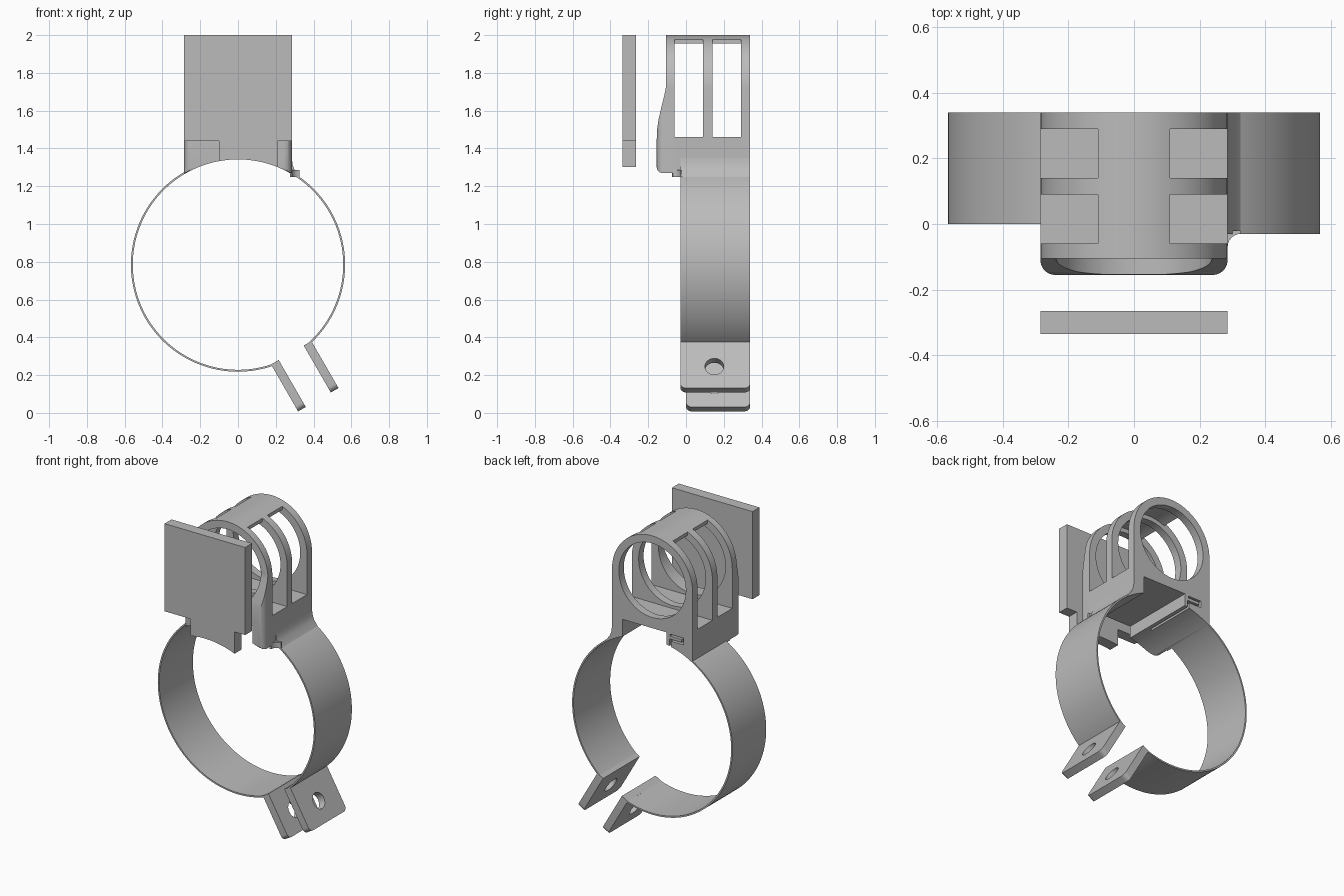
import bpy, bmesh
from math import sin, cos, pi, radians, sqrt, asin
from mathutils import Matrix, Vector

old = bpy.data.objects.get("Cube")
if old:
    bpy.data.objects.remove(old)

grey = bpy.data.materials.new("plain_grey")
grey.use_nodes = True
COLOR = (0.5, 0.5, 0.5, 1)
grey.diffuse_color = COLOR
grey.node_tree.nodes["Principled BSDF"].inputs["Base Color"].default_value = COLOR

RING_Z, R_OUT, R_IN = 0.785, 0.567, 0.557     # clamp ring
HALF, ARCH_Z = 0.285, 1.715                   # housing half width, arch centre
BACK, LIP, FRONT = 0.34, -0.155, -0.105       # depth limits


def arc(cx, cy, r, a0, a1, n):
    """Points on an arc, angles in degrees."""
    return [(cx + r * cos(radians(a0 + (a1 - a0) * i / n)),
             cy + r * sin(radians(a0 + (a1 - a0) * i / n))) for i in range(n + 1)]


def prism(name, pts, lo, hi, axis="y"):
    """Extrude a 2D outline along one axis."""
    place = {"x": lambda p, t: (t, p[0], p[1]),
             "y": lambda p, t: (p[0], t, p[1]),
             "z": lambda p, t: (p[0], p[1], t)}[axis]
    bm = bmesh.new()
    face = bm.faces.new([bm.verts.new(place(p, lo)) for p in pts])
    ext = bmesh.ops.extrude_face_region(bm, geom=[face])
    move = Vector(place((0, 0), hi - lo))
    bmesh.ops.translate(bm, vec=move, verts=[v for v in ext["geom"] if isinstance(v, bmesh.types.BMVert)])
    bmesh.ops.recalc_face_normals(bm, faces=bm.faces)
    me = bpy.data.meshes.new(name)
    bm.to_mesh(me)
    bm.free()
    ob = bpy.data.objects.new(name, me)
    me.materials.append(grey)
    bpy.context.collection.objects.link(ob)
    return ob


def box(name, x0, x1, z0, z1, y0, y1):
    return prism(name, [(x0, z0), (x1, z0), (x1, z1), (x0, z1)], y0, y1)


def boolean(ob, tool, mode="DIFFERENCE"):
    """Apply a boolean and discard its tool."""
    mod = ob.modifiers.new("cut", "BOOLEAN")
    mod.operation, mod.object, mod.solver = mode, tool, "EXACT"
    dg = bpy.context.evaluated_depsgraph_get()
    me = bpy.data.meshes.new_from_object(ob.evaluated_get(dg))
    ob.modifiers.clear()
    ob.data = me
    bpy.data.objects.remove(tool)


def smooth(ob):
    bpy.ops.object.select_all(action="DESELECT")
    ob.select_set(True)
    bpy.context.view_layer.objects.active = ob
    bpy.ops.object.shade_smooth_by_angle(angle=radians(30))


# Housing: arched front outline with a concave saddle underneath
edge = math_edge = 90 - asin(HALF / R_IN) * 180 / pi
outline = arc(0, ARCH_Z, HALF, 0, 180, 48) + arc(0, RING_Z, R_IN, 180 - edge, edge, 24)
housing = prism("housing", outline, LIP, BACK)

# Side outline gives the swollen lower lip
side = [(BACK, 1.2), (BACK, 2.1), (FRONT, 2.1), (FRONT, 1.73), (-0.113, 1.69),
        (-0.13, 1.62), (-0.146, 1.55), (-0.153, 1.5), (LIP, 1.45)]
side += arc(LIP + 0.03, 1.3, 0.03, 180, 270, 6) + [(-0.04, 1.27), (-0.03, 1.2)]
boolean(housing, prism("side_tool", side, -0.4, 0.4, "x"), "INTERSECT")

# Plan outline rounds the two front corners
r = 0.045
plan = [(HALF + 0.01, 0.4), (-HALF - 0.01, 0.4), (-HALF - 0.01, LIP + r)]
plan += arc(-HALF + r, LIP + r, r, 180, 270, 8) + arc(HALF - r, LIP + r, r, 270, 360, 8)
plan += [(HALF + 0.01, LIP + r)]
boolean(housing, prism("plan_tool", plan, 1, 2.2, "z"), "INTERSECT")

# Round bore, two open bays leaving a roof strip, and the key slot below
boolean(housing, prism("bore_tool", arc(0, ARCH_Z, 0.237, 0, 354, 59), -0.5, 0.5))
a = asin(0.11 / 0.265) * 180 / pi
bay = [(-0.4, 1.46), (0.4, 1.46), (0.4, 2.1), (0.11, 2.1)]
bay += arc(0, ARCH_Z, 0.265, 90 - a, 90 + a, 12) + [(-0.11, 2.1), (-0.4, 2.1)]
for y in (-0.06, 0.14):
    boolean(housing, prism("bay_tool", bay, y, y + 0.15))
boolean(housing, box("slot_tool", -0.1, 0.21, 1.1, 1.41, -0.5, 0.5))

# Thin hooked gap that receives the loose band end
gap = [(-0.132, 1.25), (-0.132, 1.362), (-0.22, 1.362), (-0.22, 1.405), (-0.125, 1.405),
       (-0.125, 1.393), (-0.208, 1.393), (-0.208, 1.374), (-0.12, 1.374), (-0.12, 1.25)]
boolean(housing, prism("gap_tool", gap, 0, 0.5))
smooth(housing)

# Flare joining the housing to the fixed band
flare = [(HALF - 0.01, 1.35), (HALF, 1.35), (0.289, 1.315), (0.3, 1.285), (0.325, 1.25), (HALF - 0.01, 1.27)]
smooth(prism("band_flare", flare, -0.03, BACK))
web = [(HALF - 0.01, -0.02), (HALF - 0.01, -0.075)] + arc(0.325, -0.07, 0.04, 180, 90, 6) + [(0.325, -0.02)]
smooth(prism("flare_web", web, 1.25, 1.285, "z"))


def band(name, a0, a1, y0):
    pts = arc(0, RING_Z, R_OUT, a0, a1, 64) + arc(0, RING_Z, R_IN, a1, a0, 64)
    smooth(prism(name, pts, y0, BACK))


band("fixed_band", -49, 62, -0.03)
band("loose_band", 105, 290.5, 0)


def clamp_tab(name, perp, y0, r=0.03):
    """Rounded plate with a bolt hole, pointing down and outward."""
    a0, a1 = 0.545, 0.832
    pts = [(a0, BACK), (a0, y0)] + arc(a1 - r, y0 + r, r, 270, 360, 6)
    pts += arc(a1 - r, BACK - r, r, 0, 90, 6)
    ob = prism(name, pts, perp, perp + 0.047, "z")
    boolean(ob, prism("hole_tool", arc(0.7, 0.15, 0.05, 0, 345, 23), -0.5, 0.5, "z"))
    along, across = (0.5, 0, -sqrt(0.75)), (sqrt(0.75), 0, 0.5)
    m = Matrix((along, (0, 1, 0), across)).transposed().to_4x4()
    ob.data.transform(Matrix.Translation((0, 0, RING_Z)) @ m)
    bm = bmesh.new()
    bm.from_mesh(ob.data)
    bmesh.ops.recalc_face_normals(bm, faces=bm.faces)
    bm.to_mesh(ob.data)
    bm.free()
    smooth(ob)


clamp_tab("loose_tab", -0.113, 0)
clamp_tab("fixed_tab", 0.087, -0.03)

# Cover plate in front, with a curved tongue at its foot
t0, t1 = [90 - asin(x / R_IN) * 180 / pi for x in (-0.1, 0.21)]
cover = [(-HALF, 2), (-HALF, 1.44), (-0.1, 1.44)] + arc(0, RING_Z, R_IN, t0, t1, 16)
cover += [(0.21, 1.44), (HALF, 1.44), (HALF, 2)]
smooth(prism("cover_plate", cover, -0.335, -0.265))
